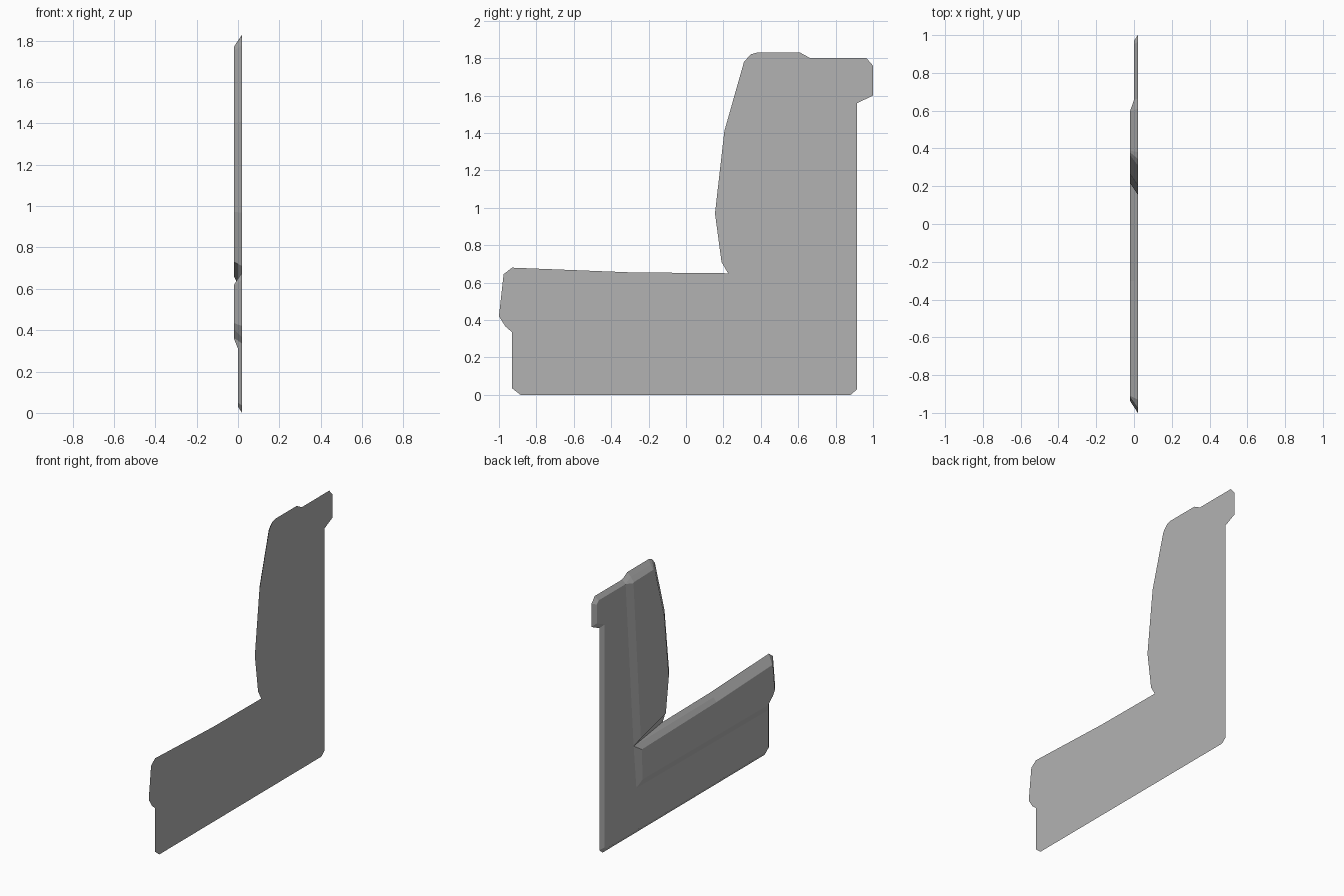
import bpy
from mathutils import Vector

cube = bpy.data.objects.get("Cube")
if cube:
    bpy.data.objects.remove(cube)

grey = bpy.data.materials.new("plain grey")
grey.use_nodes = True
grey.diffuse_color = (0.45, 0.45, 0.45, 1)
grey.node_tree.nodes["Principled BSDF"].inputs["Base Color"].default_value = grey.diffuse_color

OUTER, MIDDLE, INNER = 0.02, 0.0, -0.02    # x of the three layers


def inset(points, distance):
    """Move every edge of a counter-clockwise loop inward, with mitred corners."""
    result = []
    for i, p in enumerate(points):
        p = Vector(p)
        d1 = (p - Vector(points[i - 1])).normalized()
        d2 = (Vector(points[(i + 1) % len(points)]) - p).normalized()
        n1, n2 = Vector((-d1.y, d1.x)), Vector((-d2.y, d2.x))
        q = p + (n1 + n2) * distance / (1 + n1.dot(n2))
        result.append((q.x, q.y))
    return result


def loft(name, ring_a, x_a, ring_b, x_b, close_a):
    """Join two (y, z) loops, cap the inner one and optionally the outer one."""
    n = len(ring_a)
    verts = [(x_a, y, z) for y, z in ring_a] + [(x_b, y, z) for y, z in ring_b]
    faces = [(i, n + i, n + (i + 1) % n, (i + 1) % n) for i in range(n)]
    faces.append(tuple(reversed(range(n, 2 * n))))
    if close_a:
        faces.append(tuple(range(n)))
    mesh = bpy.data.meshes.new(name)
    mesh.from_pydata(verts, [], faces)
    mesh.materials.append(grey)
    obj = bpy.data.objects.new(name, mesh)
    bpy.context.collection.objects.link(obj)
    return obj


# Side outline: base, rear edge, head, backrest front, seat top, seat front
outline = [
    (-0.885, 0), (0.88, 0), (0.915, 0.03), (0.915, 1.56), (1, 1.6), (1, 1.76),
    (0.965, 1.8), (0.665, 1.8),
    (0.61, 1.83), (0.38, 1.83), (0.345, 1.82), (0.31, 1.78), (0.205, 1.41),
    (0.155, 0.97), (0.19, 0.71),
    (0.225, 0.65),
    (-0.3, 0.655), (-0.93, 0.68), (-0.975, 0.645), (-1, 0.42), (-0.965, 0.365),
    (-0.93, 0.335), (-0.93, 0.035)]
middle = inset(outline, 0.03)
inner = inset(outline, 0.06)
crease = (0.57, 0.62)
middle[15] = crease        # long valley between backrest and seat

# Panel with chamfered rim
loft("side_panel", outline, OUTER, middle, MIDDLE, True)

# Raised backrest pad with sloping rear edge
loft("backrest_pad", middle[7:15] + [crease], MIDDLE,
     [(0.6, 1.76), (0.595, 1.765)] + inner[9:15] + [(0.52, 0.66)], INNER, False)

# Raised seat pad with sloping lower edge
loft("seat_pad", [crease] + middle[16:22] + [(-0.9, 0.31), (0.54, 0.32)], MIDDLE,
     [(0.51, 0.58)] + inner[16:22] + [(-0.87, 0.36), (0.5, 0.37)], INNER, False)
